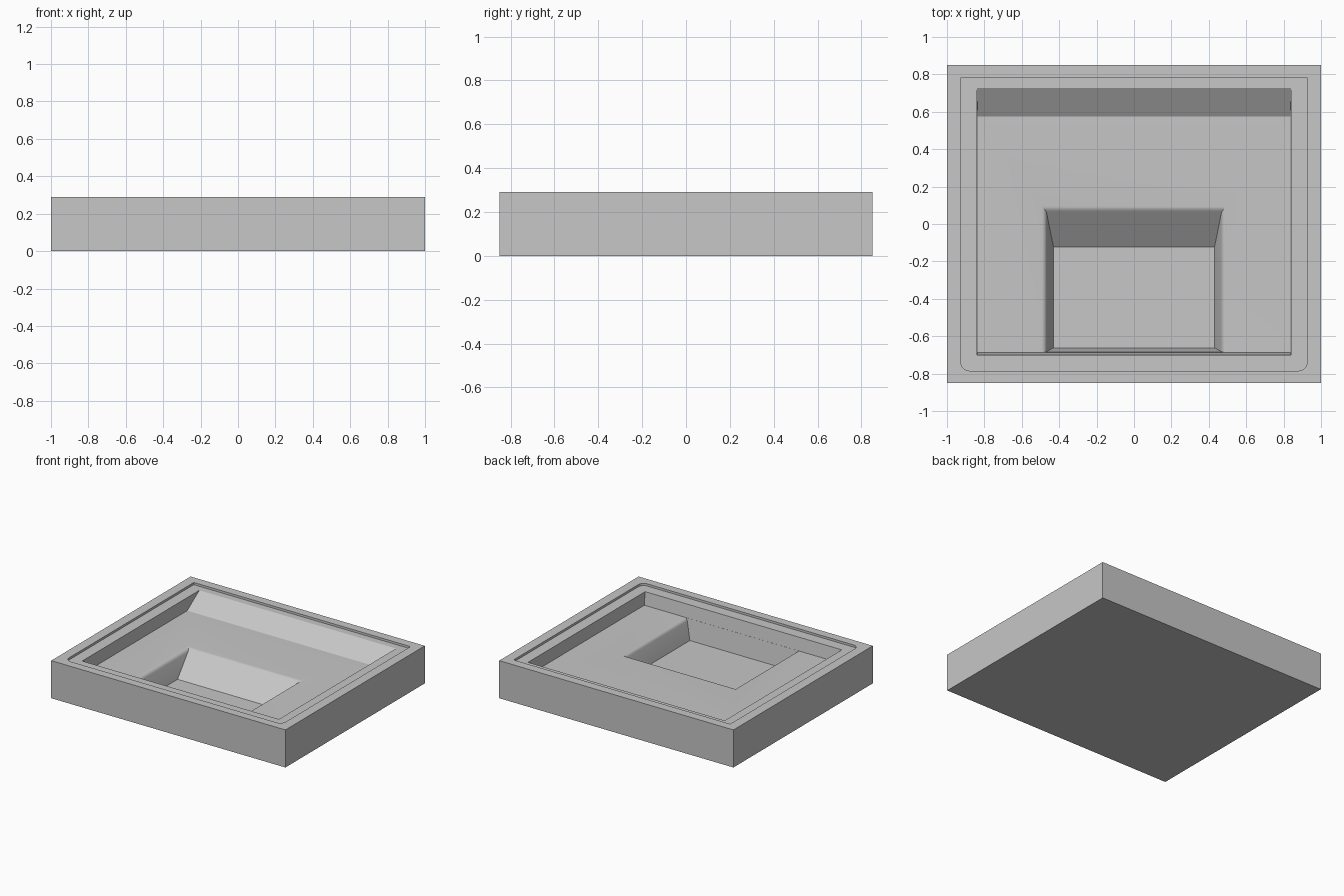
import bpy, bmesh
from math import sin, cos, tan, radians, sqrt

if "Cube" in bpy.data.objects:
    bpy.data.objects.remove(bpy.data.objects["Cube"])

grey = bpy.data.materials.new("plain_grey")
grey.use_nodes = True
grey.diffuse_color = (0.57, 0.57, 0.57, 1)
grey.node_tree.nodes["Principled BSDF"].inputs["Base Color"].default_value = (0.57, 0.57, 0.57, 1)


def loft(name, rings):
    """Closed solid through a stack of matching rings."""
    bm = bmesh.new()
    loops = [[bm.verts.new(p) for p in ring] for ring in rings]
    for a, b in zip(loops, loops[1:]):
        for i in range(len(a)):
            j = (i + 1) % len(a)
            bm.faces.new((a[i], a[j], b[j], b[i]))
    bm.faces.new(loops[0])
    bm.faces.new(loops[-1])
    bmesh.ops.recalc_face_normals(bm, faces=bm.faces)
    mesh = bpy.data.meshes.new(name)
    bm.to_mesh(mesh)
    bm.free()
    mesh.materials.append(grey)
    obj = bpy.data.objects.new(name, mesh)
    bpy.context.collection.objects.link(obj)
    return obj


def rect(half_x, front, back, z):
    return [(-half_x, front, z), (half_x, front, z), (half_x, back, z), (-half_x, back, z)]


def rounded_inset(drop, angle, radius):
    """Inward travel of a wall with a rounded upper lip, at a depth below the lip."""
    a = radians(angle)
    lip = radius * (1 - cos(a))
    if drop < lip:
        return sqrt(radius ** 2 - (radius - drop) ** 2)
    return radius * sin(a) + (drop - lip) / tan(a)


TOP, LEDGE, FLOOR, PIT = 0.29, 0.273, 0.175, 0.02

# Outer block
tray = loft("tray_block", [rect(1, -0.85, 0.85, 0), rect(1, -0.85, 0.85, TOP)])

# Shallow ledge around the opening, rounded at the two front corners
r, hx, front, back = 0.045, 0.925, -0.785, 0.782
arc = [radians(15 * i) for i in range(7)]
outline = [(hx - r + r * sin(t), front + r - r * cos(t)) for t in arc] + [(hx, back)]
outline += [(-x, y) for x, y in reversed(outline)]
ledge = loft("ledge_cutter", [[(x, y, z) for x, y in outline] for z in (LEDGE, 0.4)])

# Main basin with a ramp at the back and a slightly leaning front wall
basin_rings = []
for z in (FLOOR, 0.32):
    up = z - FLOOR
    basin_rings.append(rect(0.836 + 0.04 * up, -0.686 - 0.15 * up, 0.575 + 1.56 * up, z))
basin = loft("basin_cutter", basin_rings)

# Deep pit with rounded upper lips on the sides and back
pit_rings = [rect(0.495, -0.685, 0.10, FLOOR + 0.02)]
for d in (0, 0.001, 0.003, 0.006, 0.01, 0.015, 0.022, FLOOR - PIT):
    pit_rings.append(rect(0.495 - rounded_inset(d, 75, 0.03), -0.685 + 0.15 * d,
                          0.10 - rounded_inset(d, 37, 0.05), FLOOR - d))
pit = loft("pit_cutter", pit_rings)

# Carve the block
bpy.context.view_layer.objects.active = tray
for cutter in (ledge, basin, pit):
    mod = tray.modifiers.new(cutter.name, "BOOLEAN")
    mod.operation = "DIFFERENCE"
    mod.solver = "EXACT"
    mod.object = cutter
    bpy.ops.object.modifier_apply(modifier=mod.name)
    bpy.data.objects.remove(cutter)

bpy.ops.object.select_all(action="DESELECT")
tray.select_set(True)
bpy.ops.object.shade_smooth_by_angle(angle=radians(25))
